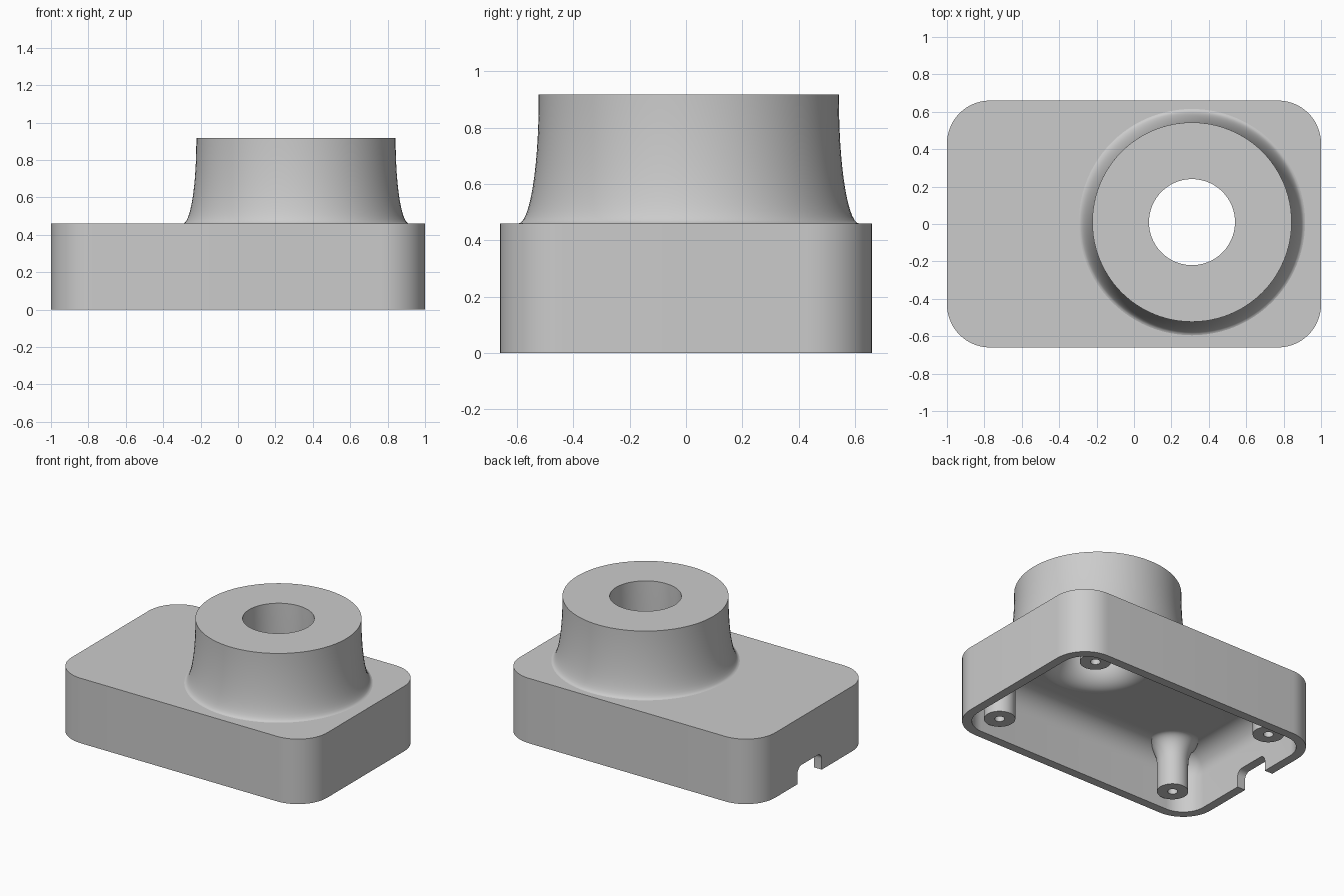
import bpy, bmesh
from math import sin, cos, pi

if "Cube" in bpy.data.objects:
    bpy.data.objects.remove(bpy.data.objects["Cube"], do_unlink=True)

grey = bpy.data.materials.new("light grey plastic")
grey.use_nodes = True
COLOUR = (0.6, 0.6, 0.6, 1)
grey.diffuse_color = COLOUR
grey.node_tree.nodes["Principled BSDF"].inputs["Base Color"].default_value = COLOUR


def make_object(name, bm):
    bmesh.ops.recalc_face_normals(bm, faces=bm.faces[:])
    mesh = bpy.data.meshes.new(name)
    bm.to_mesh(mesh)
    bm.free()
    mesh.materials.append(grey)
    obj = bpy.data.objects.new(name, mesh)
    bpy.context.collection.objects.link(obj)
    return obj


def smooth(obj):
    bpy.ops.object.select_all(action='DESELECT')
    obj.select_set(True)
    bpy.context.view_layer.objects.active = obj
    bpy.ops.object.shade_smooth_by_angle(angle=pi / 6)


def bridge(bm, a, b):
    n = len(a)
    for i in range(n):
        j = (i + 1) % n
        bm.faces.new((a[i], a[j], b[j], b[i]))


def lathe(name, profile, centre, steps):
    """Revolve a closed (radius, z) outline around a vertical axis."""
    bm = bmesh.new()
    rings = []
    for r, z in profile:
        if r == 0:
            rings.append([bm.verts.new((*centre, z))] * steps)
        else:
            rings.append([bm.verts.new((centre[0] + r * cos(2 * pi * i / steps),
                                        centre[1] + r * sin(2 * pi * i / steps), z))
                          for i in range(steps)])
    for a, b in zip(rings, rings[1:] + rings[:1]):
        for i in range(steps):
            j = (i + 1) % steps
            corners = list(dict.fromkeys((a[i], a[j], b[j], b[i])))
            if len(corners) > 2:
                bm.faces.new(corners)
    return make_object(name, bm)


def flare(r, spread, z_foot, z_straight, n=14):
    """Quarter-ellipse fillet from a wide foot to a straight wall."""
    return [(r + spread * (1 - sin(a)), z_straight + (z_foot - z_straight) * cos(a))
            for a in (pi / 2 * i / n for i in range(n + 1))]


def cut(obj, cutter):
    mod = obj.modifiers.new("cut", 'BOOLEAN')
    mod.operation = 'DIFFERENCE'
    mod.solver = 'EXACT'
    mod.object = cutter
    bpy.context.view_layer.objects.active = obj
    bpy.ops.object.modifier_apply(modifier=mod.name)
    bpy.data.objects.remove(cutter, do_unlink=True)


# Main sizes
HALF_X, HALF_Y, CORNER = 1.0, 0.66, 0.23
HEIGHT, CEILING, WALL, FILLET = 0.46, 0.40, 0.062, 0.15
TOWER = (0.31, 0.01)

# Hollow housing: outer walls, then inner walls rising into a filleted ceiling
bm = bmesh.new()


def rounded_ring(inset, z, n=14):
    r = CORNER - inset
    ring = []
    for k, (sx, sy) in enumerate(((1, 1), (-1, 1), (-1, -1), (1, -1))):
        for i in range(n + 1):
            a = pi / 2 * (k + i / n)
            ring.append(bm.verts.new((sx * (HALF_X - CORNER) + r * cos(a),
                                      sy * (HALF_Y - CORNER) + r * sin(a), z)))
    return ring


rings = [rounded_ring(0, HEIGHT), rounded_ring(0, 0), rounded_ring(WALL, 0)]
for i in range(11):
    a = pi / 2 * i / 10
    rings.append(rounded_ring(WALL + FILLET * (1 - cos(a)),
                              CEILING - FILLET + FILLET * sin(a)))
for lower, upper in zip(rings, rings[1:]):
    bridge(bm, lower, upper)
bm.faces.new(rings[0])
bm.faces.new(rings[-1])
housing = make_object("housing", bm)

# Opening under the tower
cut(housing, lathe("opening_cutter", [(0, 0.3), (0.38, 0.3), (0.38, 0.6), (0, 0.6)], TOWER, 96))

# Cable notch in the end wall, with rounded upper corners
bm = bmesh.new()
MID, HALF_W, TOP, R = 0.045, 0.135, 0.12, 0.045
outline = [(MID + HALF_W, -0.1)]
for side, start in ((1, 0), (-1, pi / 2)):
    for i in range(7):
        a = start + pi / 2 * i / 6
        outline.append((MID + side * (HALF_W - R) + R * cos(a), TOP - R + R * sin(a)))
outline.append((MID - HALF_W, -0.1))
ends = [[bm.verts.new((x, y, z)) for y, z in outline] for x in (-1.1, -0.88)]
bridge(bm, *ends)
for end in ends:
    bm.faces.new(end)
cut(housing, make_object("notch_cutter", bm))
smooth(housing)

# Flared tower with a through bore that opens out at the ceiling
outer = flare(0.533, 0.072, HEIGHT, 0.9)
bore = flare(0.23, 0.15, CEILING, 0.58)[::-1]
profile = outer + [(0.533, 0.917), (0.23, 0.917)] + bore + [(0.5, 0.43)]
smooth(lathe("tower", profile, TOWER, 96))

# Four screw posts with blind holes, flaring into the ceiling
for sx, side in ((1, "left"), (-1, "right")):
    for sy, end in ((1, "back"), (-1, "front")):
        foot = flare(0.1, 0.085, CEILING, 0.25)
        post = [(0, 0.43)] + [(0.185, 0.43)] + foot
        post += [(0.1, 0.055), (0.032, 0.055), (0.032, 0.3), (0, 0.3)]
        smooth(lathe(f"{end}_{side}_screw_post", post, (sx * 0.72, sy * 0.475), 40))
